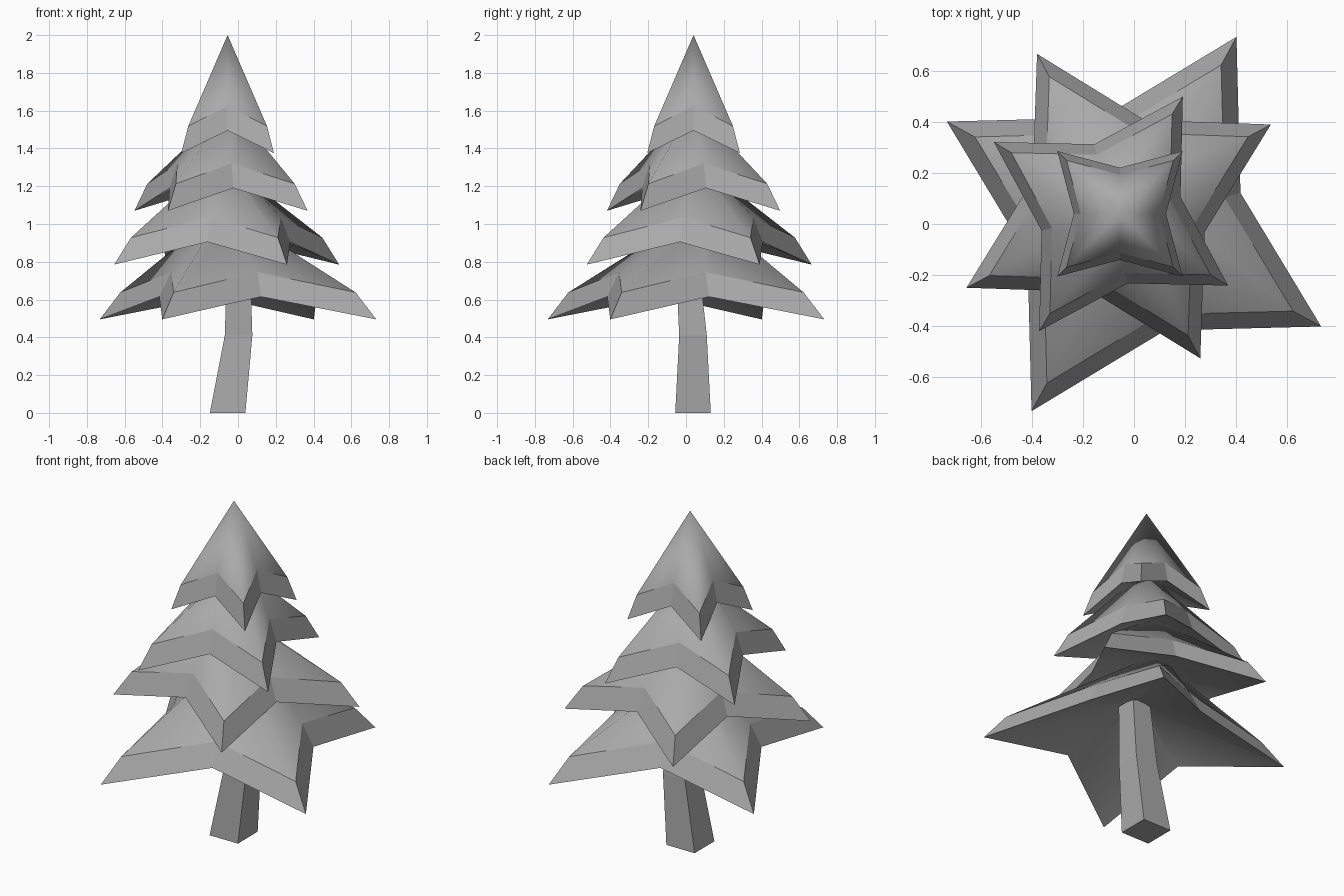
import bpy, bmesh, math

cube = bpy.data.objects.get("Cube")
if cube:
    bpy.data.objects.remove(cube, do_unlink=True)

GREY = (0.4, 0.4, 0.4, 1)
mat = bpy.data.materials.new("plain grey")
mat.use_nodes = True
mat.diffuse_color = GREY
mat.node_tree.nodes["Principled BSDF"].inputs["Base Color"].default_value = GREY


def star(cx, cy, angle, tip_r, notch_r, tip_z, notch_z):
    """Ring of eight points alternating tip and notch."""
    ring = []
    for i in range(8):
        a = math.radians(angle + 45 * i)
        r, z = (notch_r, notch_z) if i % 2 else (tip_r, tip_z)
        ring.append((cx + r * math.cos(a), cy + r * math.sin(a), z))
    return ring


def square(cx, cy, half, z):
    return [(cx + sx * half, cy + sy * half, z)
            for sx, sy in ((-1, -1), (1, -1), (1, 1), (-1, 1))]


def loft(name, rings, sharp_rings, apex=None):
    """Skin a stack of rings; edges joining points of the sharp rings stay crisp."""
    bm = bmesh.new()
    loops = [[bm.verts.new(p) for p in ring] for ring in rings]
    n = len(loops[0])
    for low, high in zip(loops, loops[1:]):
        for i in range(n):
            j = (i + 1) % n
            bm.faces.new((low[i], low[j], high[j], high[i]))
    bm.faces.new(loops[0][::-1])
    if apex:
        top = bm.verts.new(apex)
        for i in range(n):
            bm.faces.new((loops[-1][i], loops[-1][(i + 1) % n], top))
    else:
        bm.faces.new(loops[-1])
    bmesh.ops.recalc_face_normals(bm, faces=bm.faces)
    sharp = {v for k in sharp_rings for v in loops[k]}
    for face in bm.faces:
        face.smooth = True
    for edge in bm.edges:
        edge.smooth = not sharp.issuperset(edge.verts)
    mesh = bpy.data.meshes.new(name)
    bm.to_mesh(mesh)
    bm.free()
    mesh.materials.append(mat)
    bpy.context.collection.objects.link(bpy.data.objects.new(name, mesh))


# Bent square trunk
loft("trunk", [square(-0.055, 0.037, 0.094, 0),
               square(0.003, 0.037, 0.073, 0.41),
               square(0.003, 0.005, 0.06, 0.82)], (0, 1, 2))

# Branch tiers: name, centre, tip angle, tip radius, tip height, core radius and height
tiers = [
    ("bottom_branches", 0, 0, 61.3, 0.835, 0.495, 0.08, 0.78),
    ("lower_branches", -0.06, 0.07, 28.2, 0.676, 0.785, 0.15, 0.99),
    ("upper_branches", -0.09, 0.04, 58.5, 0.538, 1.07, 0.14, 1.25),
    ("top_branches", -0.055, 0.04, 45, 0.347, 1.375, 0.12, 1.52),
]
for k, (name, cx, cy, angle, r, z, core_r, core_z) in enumerate(tiers):
    notch = 0.52 * r
    rings = [star(cx, cy, angle, core_r, core_r * 0.85, core_z, core_z),
             star(cx, cy, angle, r, notch, z, z + 0.12),
             star(cx, cy, angle, r * 0.85, notch * 0.85, z + 0.143, z + 0.25)]
    if k + 1 < len(tiers):
        nx, ny, _, _, _, neck_r, neck_z = tiers[k + 1][1:]
        rings.append(star(nx, ny, angle, neck_r, neck_r * 0.85, neck_z, neck_z))
        loft(name, rings, (1, 2))
    else:
        loft(name, rings, (1, 2), (cx, cy, 2.0))
